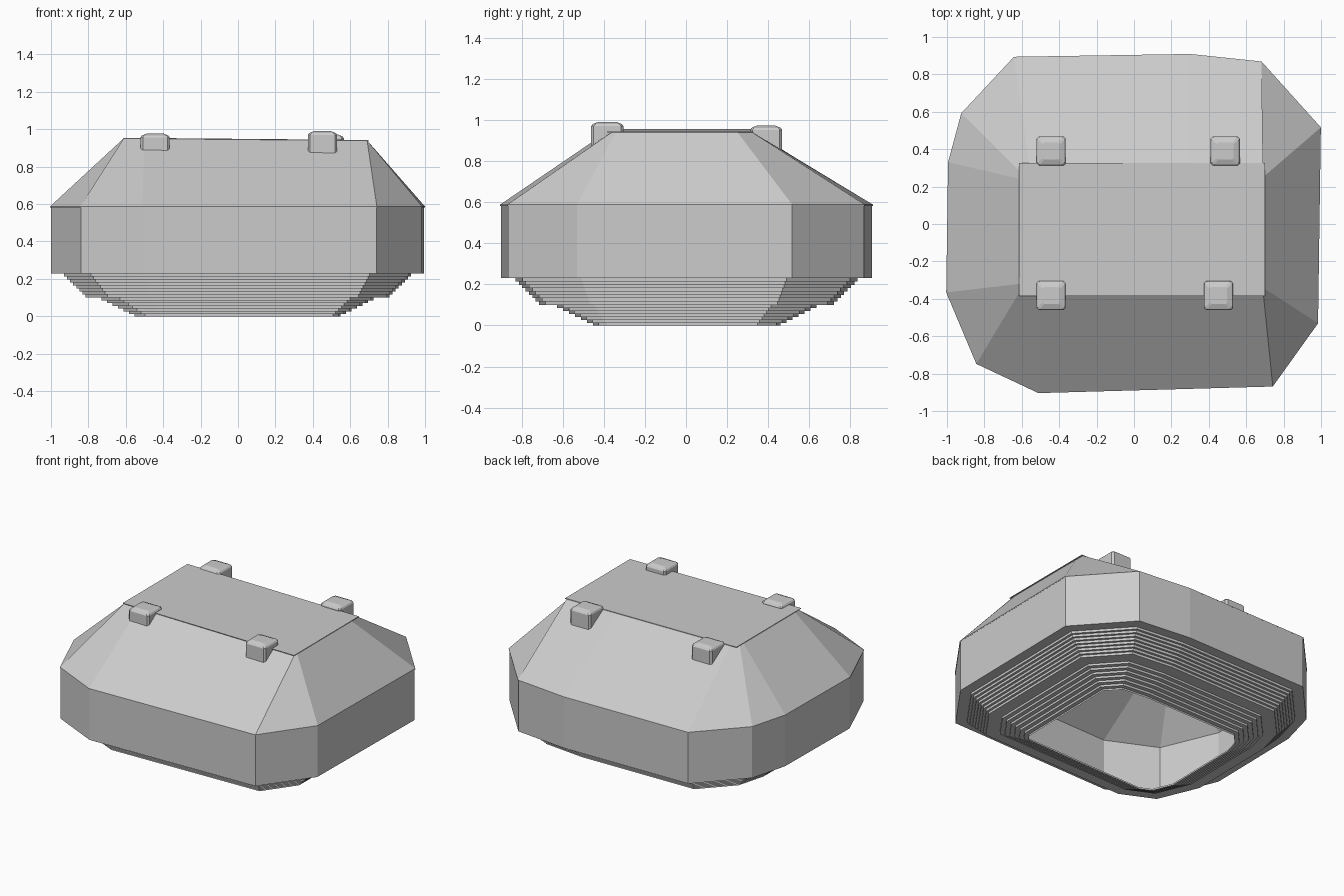
import bpy, bmesh
from mathutils import Vector

if "Cube" in bpy.data.objects:
    bpy.data.objects.remove(bpy.data.objects["Cube"])

# Plan outline of the shell, and the matching upper edge of the sloped roof
OUTLINE = [(-.64, .89), (.3, .905), (.68, .865), (.995, .515), (.98, -.53), (.74, -.865),
           (-.51, -.9), (-.84, -.745), (-1, -.365), (-.99, .33), (-.92, .59)]
ROOF_TOP = [(-.56, .315), (.3, .32), (.69, .32), (.69, .25), (.69, -.34), (.69, -.36),
            (-.5, -.37), (-.61, -.36), (-.61, -.32), (-.605, .24), (-.6, .27)]


def inset(points, d):
    """Mitred inset of a clockwise outline."""
    pts = [Vector(p) for p in points]
    result = []
    for i, p in enumerate(pts):
        a = (p - pts[i - 1]).normalized()
        b = (pts[(i + 1) % len(pts)] - p).normalized()
        na, nb = Vector((a.y, -a.x)), Vector((b.y, -b.x))
        result.append(p + (na + nb) * d / (1 + na.dot(nb)))
    return result


def roof_z(x):
    return .947 - .009 * x


def finish(name, bm):
    bmesh.ops.recalc_face_normals(bm, faces=bm.faces)
    mesh = bpy.data.meshes.new(name)
    bm.to_mesh(mesh)
    bm.free()
    obj = bpy.data.objects.new(name, mesh)
    bpy.context.collection.objects.link(obj)
    return obj


def loft(name, rings, cap=False):
    bm = bmesh.new()
    loops = [[bm.verts.new(co) for co in ring] for ring in rings]
    for lo, hi in zip(loops, loops[1:]):
        n = len(lo)
        for i in range(n):
            j = (i + 1) % n
            bm.faces.new((lo[i], lo[j], hi[j], hi[i]))
    if cap:
        bm.faces.new(loops[0])
        bm.faces.new(loops[-1])
    return finish(name, bm)


def stairs(d0, z0, d1, z1, n):
    """Alternating drops and treads from one profile point to another."""
    steps = []
    for k in range(n):
        z = z0 + (z1 - z0) * (k + 1) / n
        steps += [(d0 + (d1 - d0) * k / n, z), (d0 + (d1 - d0) * (k + 1) / n, z)]
    return steps


# Wall with stepped, open underside
profile = [(0, .585), (0, .23), (.07, .23)]
profile += stairs(.07, .23, .20, .10, 8)
profile += [(.27, .10)] + stairs(.27, .10, .445, .012, 6) + [(.445, 0)]
loft("wall_and_stepped_base",
     [[(p.x, p.y, z) for p in inset(OUTLINE, d)] for d, z in profile])

# Sloped roof with a slight eave
loft("sloped_roof", [
    [(x, y, .585) for x, y in OUTLINE],
    [(p.x, p.y, .582) for p in inset(OUTLINE, -.004)],
    [(p.x, p.y, .588) for p in inset(OUTLINE, -.004)],
    [(x, y, roof_z(x)) for x, y in ROOF_TOP]])

# Flat top panel, tilted slightly to the right
corners = [(-.615, .325), (.70, .325), (.70, -.385), (-.615, -.385)]
loft("top_panel", [[(x, y, roof_z(x) + dz) for x, y in corners] for dz in (-.002, .002)], True)


# Roof knobs with chamfered caps
def knob(name, cx, cy, z0, z1, s=.078):
    def ring(r, c, z):
        k = r - c
        pts = [(-k, r), (k, r), (r, k), (r, -k), (k, -r), (-k, -r), (-r, -k), (-r, k)]
        return [(cx + x, cy + y, z) for x, y in pts]
    loft(name, [ring(s, .012, z0), ring(s, .012, z1 - .02),
                ring(s - .006, .012, z1 - .011), ring(s - .033, .008, z1)], True)


knob("knob_front_left", -.443, -.383, .885, .977)
knob("knob_front_right", .452, -.383, .865, .99)
knob("knob_back_left", -.443, .39, .86, .972)
knob("knob_back_right", .488, .39, .85, .972)
